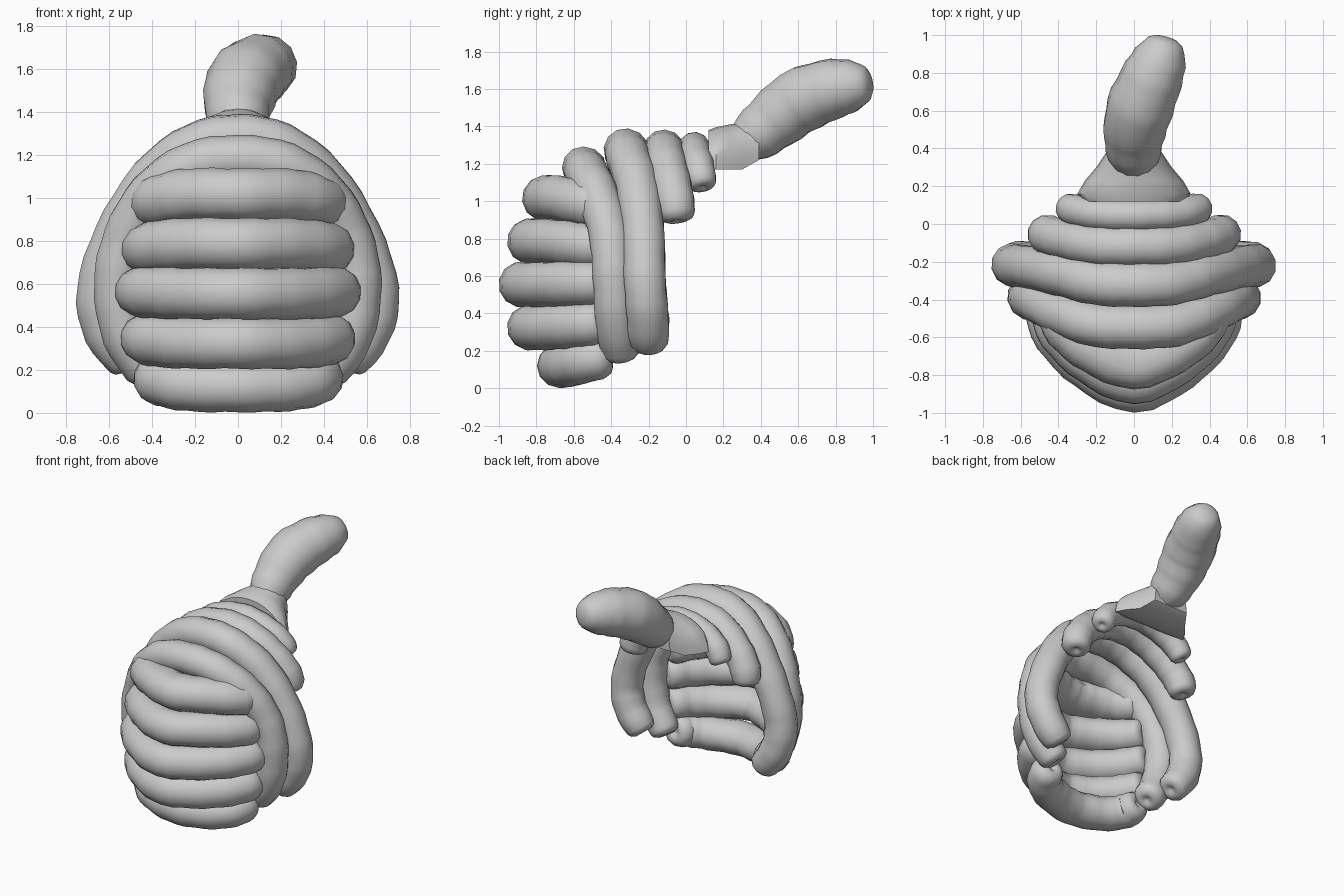
import bpy, bmesh, math
from mathutils import Vector

if "Cube" in bpy.data.objects:
    bpy.data.objects.remove(bpy.data.objects["Cube"])


def catmull(keys, steps):
    """Smoothly resample key points (x, y, z, radius)."""
    k = [Vector(p) for p in keys]
    k = [2 * k[0] - k[1]] + k + [2 * k[-1] - k[-2]]
    out = []
    for i in range(1, len(k) - 2):
        a, b, c, d = k[i - 1:i + 3]
        for s in range(steps):
            t = s / steps
            out.append(0.5 * (2 * b + (c - a) * t + (2 * a - 5 * b + 4 * c - d) * t * t
                              + (3 * b - a - 3 * c + d) * t ** 3))
    out.append(k[-2])
    return out


def loft(name, rings):
    """Skin closed rings of points and cap both ends."""
    bm = bmesh.new()
    vs = [[bm.verts.new(p) for p in r] for r in rings]
    n = len(vs[0])
    for a, b in zip(vs, vs[1:]):
        for j in range(n):
            bm.faces.new((a[j], a[(j + 1) % n], b[(j + 1) % n], b[j]))
    bm.faces.new(vs[0][::-1])
    bm.faces.new(vs[-1])
    bmesh.ops.recalc_face_normals(bm, faces=bm.faces)
    me = bpy.data.meshes.new(name)
    bm.to_mesh(me)
    bm.free()
    ob = bpy.data.objects.new(name, me)
    bpy.context.collection.objects.link(ob)
    bpy.ops.object.select_all(action='DESELECT')
    ob.select_set(True)
    bpy.context.view_layer.objects.active = ob
    bpy.ops.object.shade_smooth_by_angle(angle=math.radians(45))
    return ob


# end profiles: (radius factor, inset in radii); rolls have a slight dimple
DIMPLED = [(0.12, 0.18), (0.3, 0.04), (0.55, 0.0), (0.85, 0.14), (0.98, 0.36)]
ROUND = [(0.1, 0.0), (0.5, 0.06), (0.8, 0.22), (0.97, 0.5)]


def tube(name, keys, sides=12, steps=4, lump=0.025, depth=0.0, cap=DIMPLED):
    """Tube along a path; depth thickens its inner (+y) side near x = 0."""
    pts = catmull(keys, steps)
    pos = [p.to_3d() for p in pts]
    rad = [p[3] for p in pts]
    n = len(pos)
    xmax = max(abs(p.x) for p in pos)
    tan = [(pos[min(i + 1, n - 1)] - pos[max(i - 1, 0)]).normalized() for i in range(n)]
    u = tan[0].orthogonal().normalized()
    frames = []
    for t in tan:
        u = (u - t * u.dot(t)).normalized()
        frames.append((u.copy(), t.cross(u)))

    def ring(c, f, r):
        out = []
        for j in range(sides):
            a = 2 * math.pi * j / sides
            d = (f[0] * math.cos(a) + f[1] * math.sin(a)) * r
            if depth and d.y > 0:
                d.y *= 1 + depth * (1 - (c.x / xmax) ** 2)
            out.append(c + d)
        return out

    skip = cap[-1][1] + 0.15
    rings = [ring(pos[0] + tan[0] * rad[0] * o, frames[0], rad[0] * f) for f, o in cap]
    for i in range(1, n - 1):
        if min((pos[i] - pos[0]).length, (pos[i] - pos[-1]).length) > rad[i] * skip:
            rings.append(ring(pos[i], frames[i], rad[i] * (1 + lump * math.sin(i * 2.1))))
    rings += [ring(pos[-1] - tan[-1] * rad[-1] * o, frames[-1], rad[-1] * f)
              for f, o in reversed(cap)]
    return loft(name, rings)


def roll(name, half, r, depth=0.0):
    """Symmetric roll: half path starts at x = 0."""
    right = [(*p, r * (0.92 if p == half[-1] else 1)) for p in half]
    left = [(-x, y, z, q) for x, y, z, q in right[:0:-1]]
    return tube(name, left + right, depth=depth)


# horizontal front rolls: half width, front y, centre z, end z, extra depth
for i, (w, y, z, ze, dp) in enumerate([
        (0.42, -0.755, 1.015, 0.965, 0.7), (0.455, -0.835, 0.785, 0.755, 0.35),
        (0.485, -0.88, 0.555, 0.565, 0.3), (0.46, -0.835, 0.325, 0.35, 0.3)]):
    d = -0.47 - y
    roll("front_roll_%d" % (i + 1),
         [(0, y, z), (w * 0.5, y + d * 0.28, z), (w * 0.85, y + d * 0.7, (z + ze) / 2),
          (w, -0.43, ze)], 0.122, dp)
roll("bottom_roll", [(0, -0.68, 0.12), (0.23, -0.62, 0.125), (0.36, -0.52, 0.15),
                     (0.38, -0.40, 0.17)], 0.117, 0.2)

# arching rolls wrapping over the top and down the sides
roll("front_arch", [(0, -0.55, 1.18), (0.22, -0.535, 1.145), (0.4, -0.47, 1.015),
                    (0.515, -0.41, 0.82), (0.56, -0.39, 0.6), (0.52, -0.375, 0.36),
                    (0.4, -0.345, 0.17)], 0.112, 0.1)
roll("middle_arch", [(0, -0.325, 1.275), (0.2, -0.315, 1.235), (0.395, -0.265, 1.085),
                     (0.555, -0.23, 0.83), (0.638, -0.22, 0.57), (0.605, -0.205, 0.38),
                     (0.49, -0.2, 0.22)], 0.114, 0.1)
roll("back_arch", [(0, -0.12, 1.275), (0.2, -0.115, 1.235), (0.36, -0.085, 1.12),
                   (0.45, -0.06, 1.0), (0.475, -0.045, 0.89)], 0.106, 0.05)
roll("rear_arch", [(0, 0.045, 1.285), (0.17, 0.05, 1.25), (0.3, 0.07, 1.17),
                   (0.36, 0.09, 1.07)], 0.085)

# flaring neck with a flat underside: y, half width, bottom z, top z
rings = []
for y, w, z0, z1 in [(0.12, 0.27, 1.19, 1.38), (0.16, 0.3, 1.17, 1.395),
                     (0.23, 0.26, 1.17, 1.41), (0.3, 0.2, 1.17, 1.42),
                     (0.39, 0.14, 1.22, 1.46)]:
    arc = [math.pi * j / 12 for j in range(13)]
    rings.append([Vector((w * math.cos(a), y, z0 + (z1 - z0) * math.sin(a))) for a in arc])
loft("neck", rings)

# bushy tail leaning up and back
tube("tail", [(0, 0.25, 1.28, 0.11), (0, 0.36, 1.345, 0.14), (0, 0.47, 1.43, 0.162),
              (0.025, 0.6, 1.53, 0.178), (0.085, 0.75, 1.59, 0.168),
              (0.14, 0.88, 1.615, 0.145), (0.175, 0.99, 1.63, 0.118)],
     steps=3, cap=ROUND)
